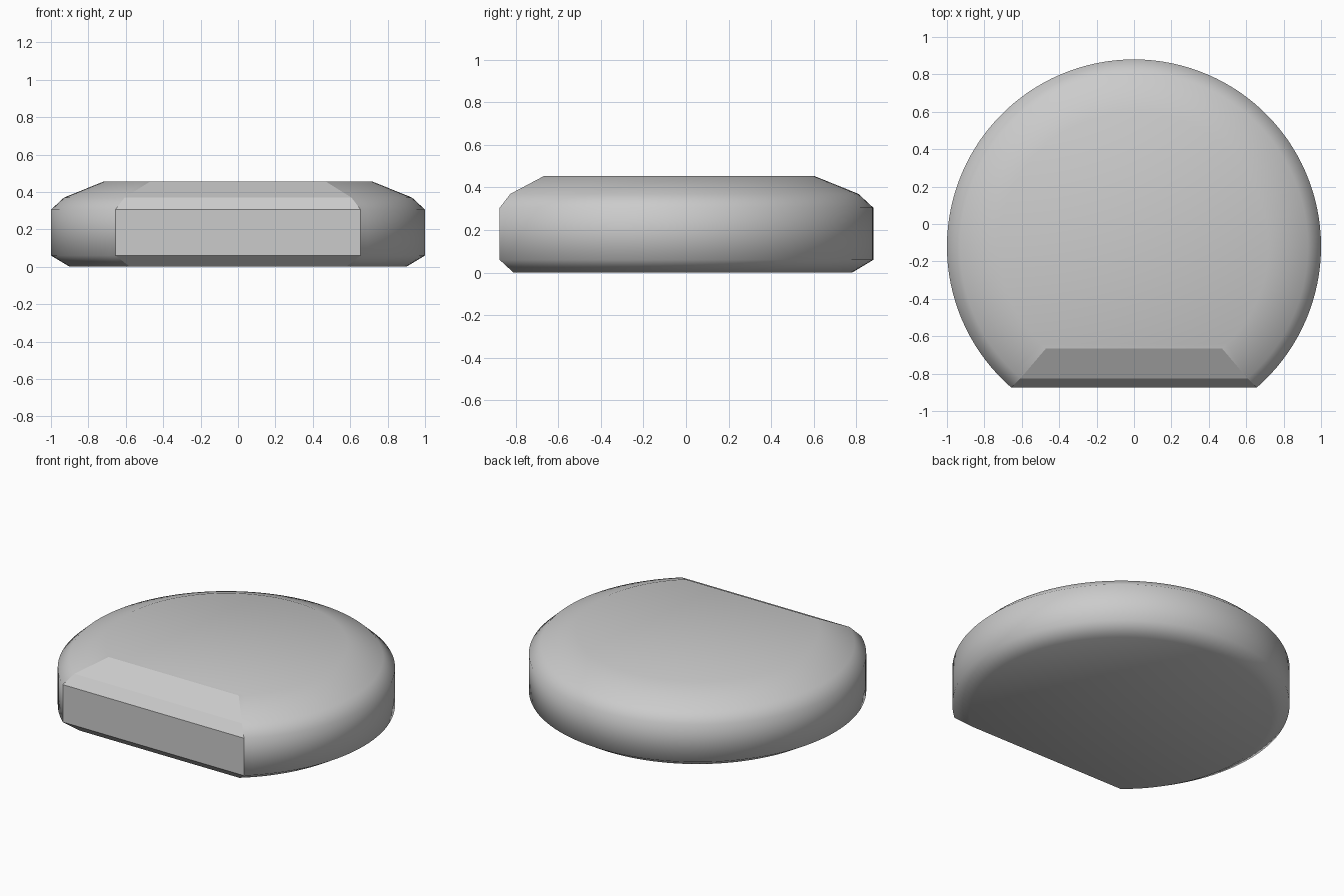
import bpy, bmesh, math

if "Cube" in bpy.data.objects:
    bpy.data.objects.remove(bpy.data.objects["Cube"])

SEGMENTS = 96
CENTRE_Y = -0.12

# (height, radius of the round wall, y of the straight front cut)
LEVELS = [
    (0.00, 0.90, -0.81),
    (0.06, 1.00, -0.875),
    (0.305, 1.00, -0.875),
    (0.37, 0.93, -0.825),
    (0.455, 0.72, -0.665),
]

grey = bpy.data.materials.new("light_grey")
grey.diffuse_color = (0.6, 0.6, 0.6, 1)
grey.use_nodes = True
grey.node_tree.nodes["Principled BSDF"].inputs["Base Color"].default_value = grey.diffuse_color


def arc_ring(bm, z, radius, cut_y):
    """Arc running from the right front corner round the back to the left one."""
    start = math.asin((cut_y - CENTRE_Y) / radius)
    sweep = math.pi - 2 * start
    ring = []
    for i in range(SEGMENTS + 1):
        a = start + sweep * i / SEGMENTS
        ring.append(bm.verts.new((radius * math.cos(a),
                                  CENTRE_Y + radius * math.sin(a), z)))
    return ring


bm = bmesh.new()
rings = [arc_ring(bm, *level) for level in LEVELS]

# Round wall with bevelled rims, and the flat front facets
for low, high in zip(rings, rings[1:]):
    for i in range(SEGMENTS):
        bm.faces.new((low[i], low[i + 1], high[i + 1], high[i])).smooth = True
    bm.faces.new((low[-1], low[0], high[0], high[-1])).smooth = False

# Top and bottom caps blend softly into the rims
bm.faces.new(rings[-1]).smooth = True
bm.faces.new(rings[0][::-1]).smooth = True

# Hard edges around every front facet
for face in bm.faces:
    if not face.smooth:
        for edge in face.edges:
            edge.smooth = False

bmesh.ops.recalc_face_normals(bm, faces=bm.faces)
mesh = bpy.data.meshes.new("flat_fronted_disc")
bm.to_mesh(mesh)
bm.free()
mesh.materials.append(grey)
disc = bpy.data.objects.new("flat_fronted_disc", mesh)
bpy.context.collection.objects.link(disc)
